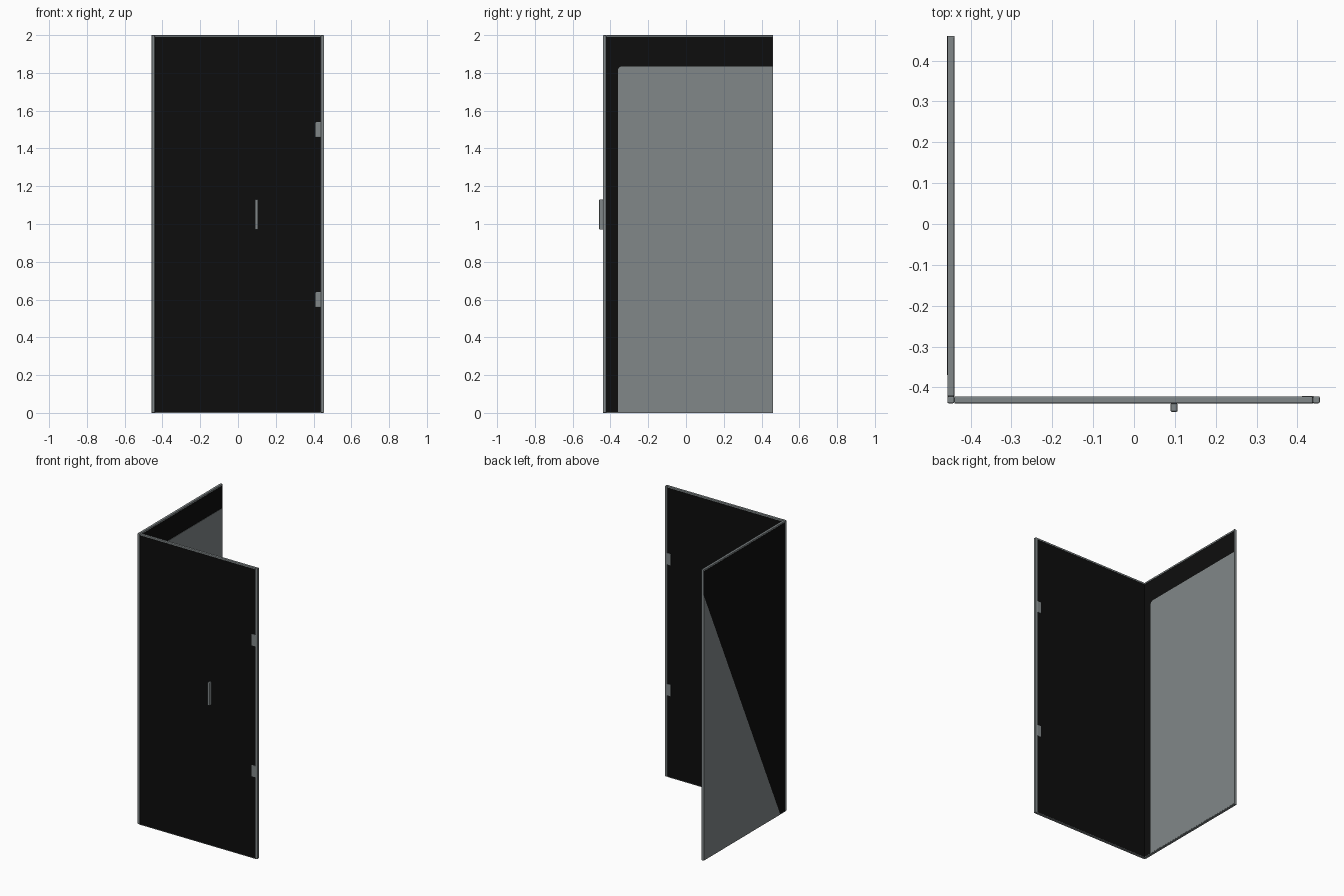
import bpy, bmesh, math

cube = bpy.data.objects.get("Cube")
if cube:
    bpy.data.objects.remove(cube)


def material(name, rgb):
    m = bpy.data.materials.new(name)
    m.use_nodes = True
    m.diffuse_color = (*rgb, 1)
    m.node_tree.nodes["Principled BSDF"].inputs["Base Color"].default_value = (*rgb, 1)
    return m


BLACK = material("black glass", (0.004, 0.004, 0.004))
GREY = material("grey metal", (0.22, 0.245, 0.25))


def finish(name, bm, mat):
    bmesh.ops.recalc_face_normals(bm, faces=bm.faces)
    mesh = bpy.data.meshes.new(name)
    bm.to_mesh(mesh)
    bm.free()
    mesh.materials.append(mat)
    obj = bpy.data.objects.new(name, mesh)
    bpy.context.collection.objects.link(obj)
    return obj


def box(name, x, y, z, mat, bevel=0):
    """Box between (min, max) pairs, with optional rounded edges."""
    bm = bmesh.new()
    bmesh.ops.create_cube(bm, size=1)
    for v in bm.verts:
        for i, (lo, hi) in enumerate((x, y, z)):
            v.co[i] = lo if v.co[i] < 0 else hi
    obj = finish(name, bm, mat)
    if bevel:
        mod = obj.modifiers.new("rounded edges", "BEVEL")
        mod.width = bevel
        mod.segments = 2
    return obj


def plate(name, outline, x, thickness, mat):
    """Thin plate from a (y, z) outline, extruded along x."""
    bm = bmesh.new()
    face = bm.faces.new([bm.verts.new((x, y, z)) for y, z in outline])
    ext = bmesh.ops.extrude_face_region(bm, geom=[face])
    moved = [g for g in ext["geom"] if isinstance(g, bmesh.types.BMVert)]
    bmesh.ops.translate(bm, verts=moved, vec=(thickness, 0, 0))
    return finish(name, bm, mat)


LEFT, RIGHT = -0.457, 0.455
FRONT, BACK = -0.439, 0.46
T = 0.017
INNER_X, INNER_Y = LEFT + T, FRONT + T
TOP, RAIL = 2.0, 0.012

# Glass panels
box("front_glass", (INNER_X, RIGHT - T), (FRONT + 0.001, INNER_Y - 0.001), (0.004, TOP - RAIL), BLACK)
box("side_glass", (LEFT + 0.001, INNER_X - 0.001), (INNER_Y, BACK - 0.003), (0.004, TOP - RAIL), BLACK)

# Metal frame around the panels
box("corner_post", (LEFT, INNER_X), (FRONT, INNER_Y), (0, TOP), GREY, 0.003)
box("door_end_post", (RIGHT - T, RIGHT), (FRONT, INNER_Y), (0, TOP), GREY, 0.003)
box("side_end_trim", (LEFT, INNER_X), (BACK - 0.003, BACK), (0, TOP), GREY)
for label, z, bevel in (("top", (TOP - RAIL, TOP), 0.003), ("bottom", (0, 0.004), 0)):
    box("front_" + label + "_rail", (INNER_X, RIGHT - T), (FRONT, INNER_Y), z, GREY, bevel)
    box("side_" + label + "_rail", (LEFT, INNER_X), (INNER_Y, BACK), z, GREY, bevel)

# Grey sheet on the inner side face, with one rounded top corner
edge, sheet_top, r = -0.36, 1.835, 0.022
arc = [(edge + r - r * math.cos(a), sheet_top - r + r * math.sin(a))
       for a in (math.pi / 2 * i / 6 for i in range(7))]
plate("inner_side_sheet", [(BACK, 0.004), (edge, 0.004)] + arc + [(BACK, sheet_top)],
      INNER_X - 0.002, 0.003, GREY)

# Grey triangle on the outer side face
plate("outer_side_triangle", [(BACK, 0.004), (-0.37, 0.004), (BACK, 1.825)],
      LEFT - 0.0005, 0.003, GREY)

# Hinges through the front panel
for label, z in (("lower", 0.6), ("upper", 1.5)):
    box(label + "_hinge", (0.411, RIGHT - T + 0.002), (FRONT - 0.001, INNER_Y + 0.001),
        (z - 0.04, z + 0.04), GREY, 0.002)

# Door handle
box("door_handle", (0.089, 0.107), (-0.46, FRONT), (0.97, 1.13), GREY, 0.004)
